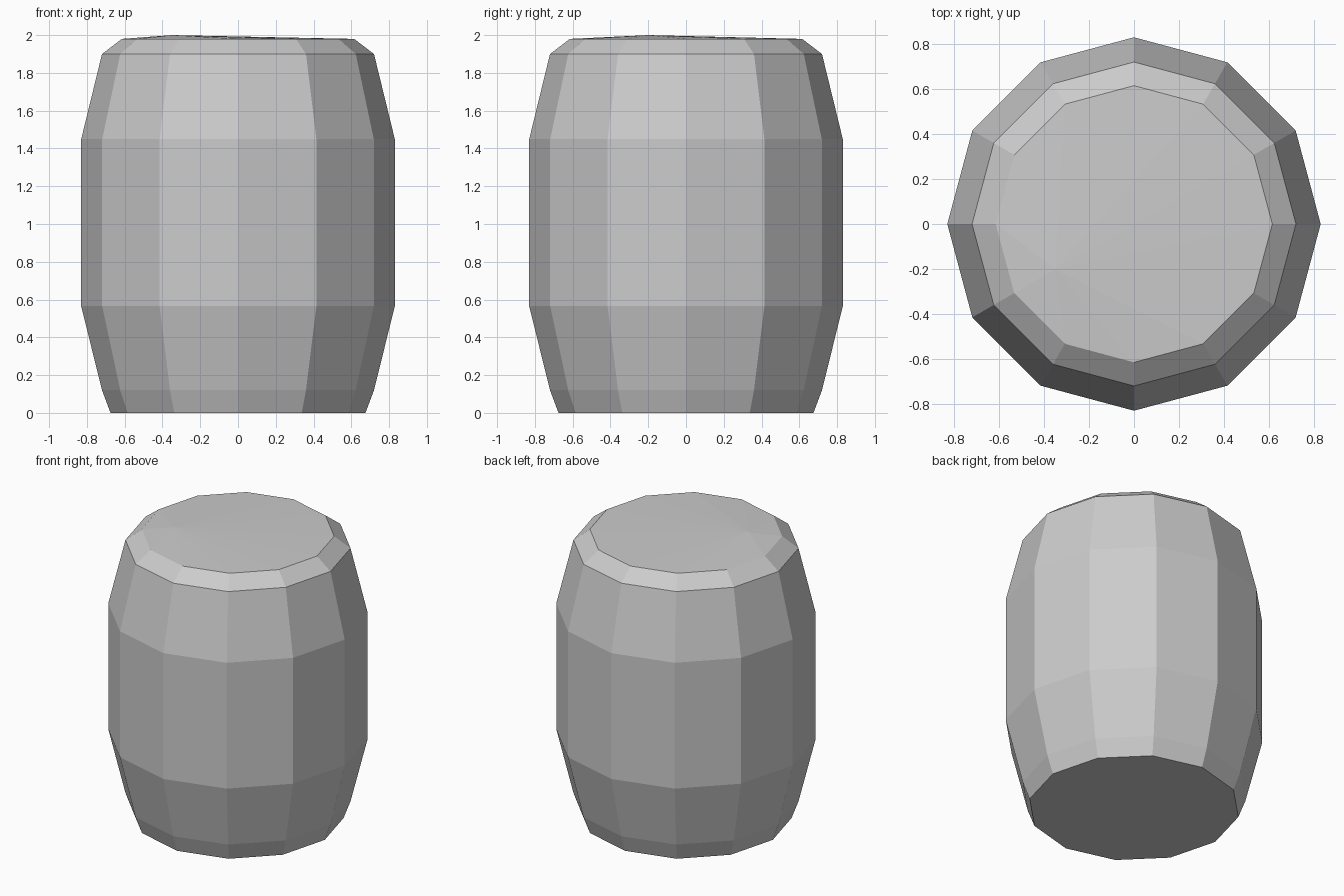
import bpy, bmesh
from math import cos, sin, pi

if "Cube" in bpy.data.objects:
    bpy.data.objects.remove(bpy.data.objects["Cube"])

SIDES = 12
# Barrel profile: (radius, height) from bottom to top rim
PROFILE = [(0.675, 0), (0.72, 0.12), (0.83, 0.565), (0.83, 1.45), (0.72, 1.9), (0.615, 1.98)]

bm = bmesh.new()
rings = [[bm.verts.new((r * cos(2 * pi * i / SIDES), r * sin(2 * pi * i / SIDES), z))
          for i in range(SIDES)] for r, z in PROFILE]

# Flat staves between the rings
for low, high in zip(rings, rings[1:]):
    for i in range(SIDES):
        j = (i + 1) % SIDES
        bm.faces.new((low[i], low[j], high[j], high[i]))

# Flat bottom
bm.faces.new(rings[0][::-1])

# Lid rising slightly to an off-centre point
apex = bm.verts.new((-0.35, -0.2, 2.0))
for i in range(SIDES):
    bm.faces.new((rings[-1][i], rings[-1][(i + 1) % SIDES], apex))

bmesh.ops.recalc_face_normals(bm, faces=bm.faces[:])
mesh = bpy.data.meshes.new("barrel")
bm.to_mesh(mesh)
bm.free()
bpy.context.collection.objects.link(bpy.data.objects.new("barrel", mesh))
